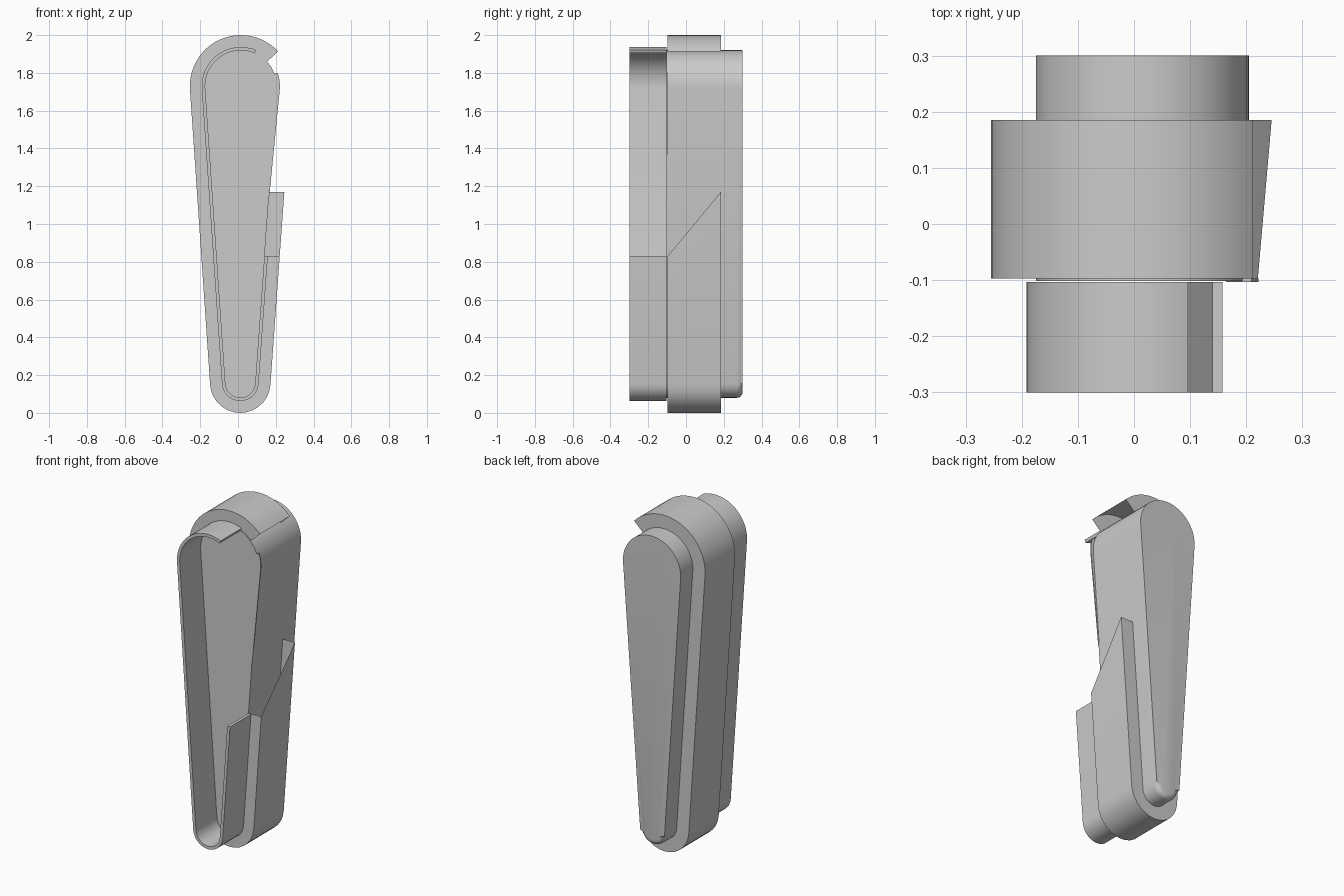
import bpy, bmesh, math
from math import sin, cos, radians

if "Cube" in bpy.data.objects:
    bpy.data.objects.remove(bpy.data.objects["Cube"])

TOP, BOT = (0.015, 1.73), (0.012, 0.16)   # centres of the two end arcs (x, z)
TOP_N, BOT_N = 22, 14


def outline(rt, rb, a0=-4, z_end=None):
    """Teardrop path from angle a0 on the big arc, down the left, round the foot, up the right."""
    pts = []
    for (cx, cz), r, s, e, n in ((TOP, rt, a0, 184, TOP_N), (BOT, rb, 184, 356, BOT_N)):
        for i in range(n + 1):
            a = radians(s + (e - s) * i / n)
            pts.append((cx + r * cos(a), cz + r * sin(a)))
    if z_end is not None:
        x0, z0 = pts[-1]
        a = radians(-4)
        x1, z1 = TOP[0] + rt * cos(a), TOP[1] + rt * sin(a)
        t = (z_end - z0) / (z1 - z0)
        pts.append((x0 + (x1 - x0) * t, z_end))
    return pts


def add_path(bm, pts, y):
    return [bm.verts.new((x, y, z)) for x, z in pts]


def strip(bm, a, b):
    for i in range(len(a) - 1):
        bm.faces.new((a[i], a[i + 1], b[i + 1], b[i]))


def finish(bm, name, angle=30):
    bmesh.ops.remove_doubles(bm, verts=bm.verts, dist=0.0002)
    bmesh.ops.recalc_face_normals(bm, faces=bm.faces)
    me = bpy.data.meshes.new(name)
    bm.to_mesh(me)
    bm.free()
    ob = bpy.data.objects.new(name, me)
    bpy.context.collection.objects.link(ob)
    bpy.ops.object.select_all(action='DESELECT')
    ob.select_set(True)
    bpy.context.view_layer.objects.active = ob
    bpy.ops.object.shade_smooth_by_angle(angle=radians(angle))
    return ob


# inner body: solid teardrop with a rounded back rim
bm = bmesh.new()
f = add_path(bm, outline(0.19, 0.08), -0.102)
b = add_path(bm, outline(0.19, 0.08), 0.30)
strip(bm, f + f[:1], b + b[:1])
bm.faces.new(f)
bm.faces.new(b)
rim = [e for e in bm.edges if all(v.co.y > 0.29 for v in e.verts)]
bmesh.ops.bevel(bm, geom=rim, offset=0.03, segments=4, profile=0.5, affect='EDGES')
finish(bm, "inner_body", 40)

# outer band: hollow sleeve with a slanted cut on its right wall
bm = bmesh.new()
f = add_path(bm, outline(0.27, 0.16, 43, 0.83), -0.097)
b = add_path(bm, outline(0.27, 0.16, 43, 1.17), 0.185)
strip(bm, f, b)
fi = add_path(bm, outline(0.188, 0.078, 43, 0.83), -0.097)
bi = add_path(bm, outline(0.188, 0.078, 43, 1.17), 0.185)
strip(bm, f, fi)
strip(bm, b, bi)
finish(bm, "outer_band", 20)

# front rim: thin wall open at the front, with its upper right side missing
bm = bmesh.new()
outer, inner = outline(0.207, 0.097, 67, 0.83), outline(0.189, 0.079, 67, 0.83)
loops = [add_path(bm, p, y) for p, y in
         ((outer, -0.30), (outer, -0.103), (inner, -0.103), (inner, -0.30))]
for i in range(4):
    strip(bm, loops[i], loops[(i + 1) % 4])
bm.faces.new([l[0] for l in loops])
bm.faces.new([l[-1] for l in loops])
finish(bm, "front_rim", 20)

# thin lip left along the open right side of the body
bm = bmesh.new()
rows = []
for y in (-0.103, -0.097):
    top = [(TOP[0] + 0.207 * cos(radians(a)), TOP[1] + 0.207 * sin(radians(a)))
           for a in (20, 12, 4, -4)]
    low = [(TOP[0] + 0.188 * cos(radians(a)), TOP[1] + 0.188 * sin(radians(a)))
           for a in (20, 12, 4, -4)]
    rows += [add_path(bm, top + [(0.166, 1.15)], y), add_path(bm, low + [(0.164, 1.15)], y)]
order = [rows[0], rows[1], rows[3], rows[2]]
for i in range(4):
    strip(bm, order[i], order[(i + 1) % 4])
bm.faces.new([r[0] for r in order])
bm.faces.new([r[-1] for r in order])
finish(bm, "side_lip", 20)
